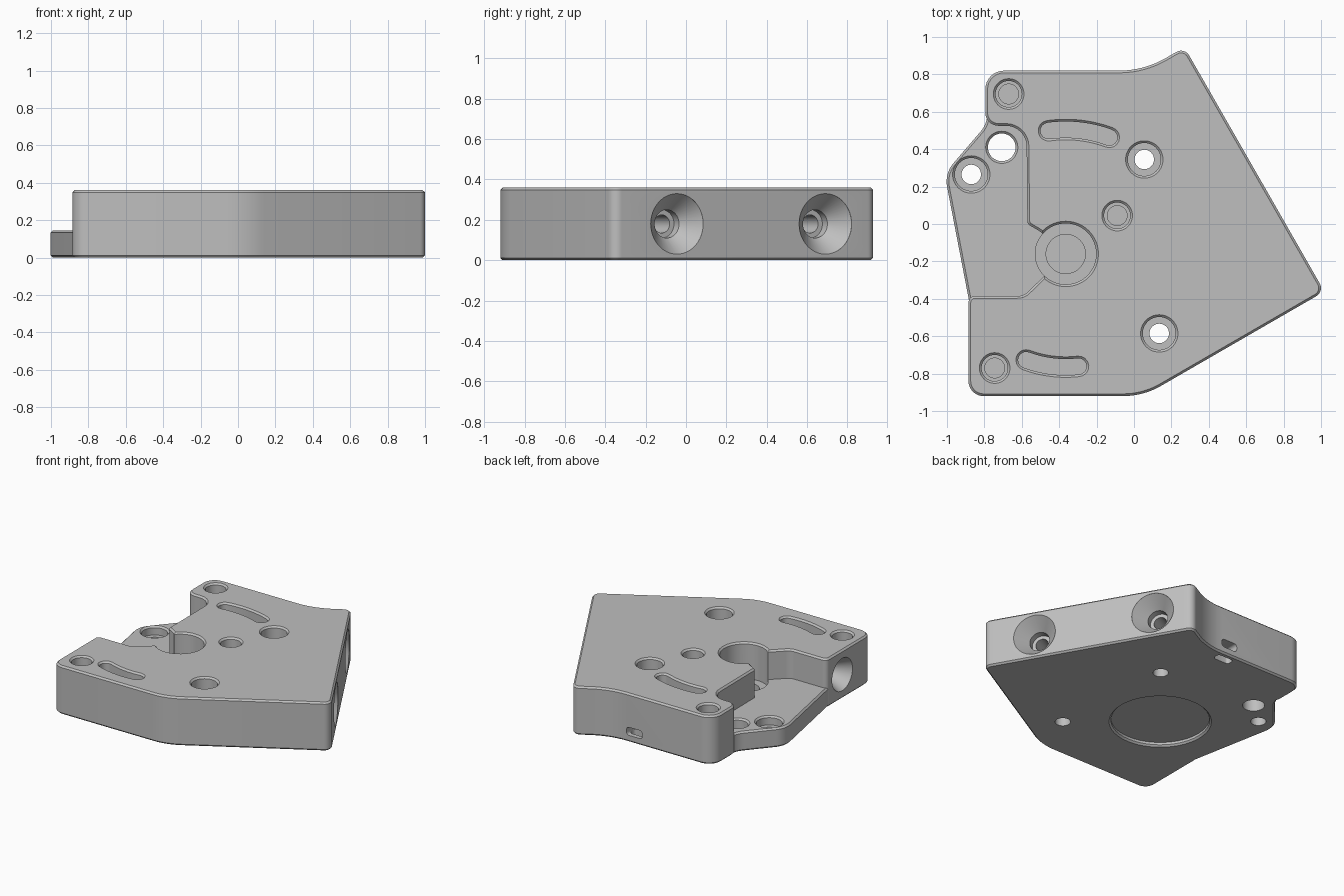
import bpy, bmesh, math
from mathutils import Matrix, Vector

cube = bpy.data.objects.get("Cube")
if cube:
    bpy.data.objects.remove(cube)

TOP, LEDGE, CH = 0.36, 0.145, 0.012
HUB = Vector((-0.365, -0.16))

grey = bpy.data.materials.new("plain_grey")
grey.use_nodes = True
colour = (0.52, 0.52, 0.52, 1)
grey.diffuse_color = colour
grey.node_tree.nodes["Principled BSDF"].inputs["Base Color"].default_value = colour


def rounded(corners, seg=8):
    """Polygon from (x, y, radius) corners, each filleted."""
    out = []
    for i, (x, y, r) in enumerate(corners):
        p = Vector((x, y))
        a = (Vector(corners[i - 1][:2]) - p).normalized()
        b = (Vector(corners[(i + 1) % len(corners)][:2]) - p).normalized()
        if r == 0:
            out.append(p)
            continue
        half = a.angle(b) / 2
        start, end = p + a * r / math.tan(half), p + b * r / math.tan(half)
        c = p + (a + b).normalized() * r / math.sin(half)
        for k in range(seg + 1):
            d = (start - c).slerp(end - c, k / seg)
            out.append(c + d.normalized() * r)
    return out


def loft(name, rings, matrix=Matrix(), bevel=0):
    """Closed solid through (outline, height) rings."""
    bm = bmesh.new()
    loops = [[bm.verts.new((p[0], p[1], z)) for p in pts] for pts, z in rings]
    n = len(loops[0])
    for low, high in zip(loops, loops[1:]):
        for i in range(n):
            j = (i + 1) % n
            bm.faces.new((low[i], low[j], high[j], high[i]))
    caps = [bm.faces.new(loops[0]), bm.faces.new(loops[-1])]
    bmesh.ops.recalc_face_normals(bm, faces=bm.faces)
    if bevel:
        edges = list({e for f in caps for e in f.edges})
        bmesh.ops.bevel(bm, geom=edges, offset=bevel, segments=1, affect='EDGES')
    mesh = bpy.data.meshes.new(name)
    bm.to_mesh(mesh)
    bm.free()
    mesh.materials.append(grey)
    ob = bpy.data.objects.new(name, mesh)
    ob.matrix_world = matrix
    bpy.context.collection.objects.link(ob)
    return ob


def circle(r, n=48):
    return [(r * math.cos(math.tau * i / n), r * math.sin(math.tau * i / n)) for i in range(n)]


def lathe(name, profile, matrix):
    return loft(name, [(circle(r), z) for r, z in profile], matrix)


def arc_slot(radius, a0, a1, w, n=14):
    """Outline of a curved slot centred on the hub."""
    def at(rad, ang):
        return HUB + rad * Vector((math.cos(ang), math.sin(ang)))
    a0, a1 = math.radians(a0), math.radians(a1)
    pts = [at(radius + w, a0 + (a1 - a0) * k / n) for k in range(n + 1)]
    for ang, base in ((a1, 0), (a0, math.pi)):
        c = at(radius, ang)
        for k in range(1, 8):
            t = ang + base + math.pi * k / 8
            pts.append(c + w * Vector((math.cos(t), math.sin(t))))
        if base == 0:
            pts += [at(radius - w, a1 + (a0 - a1) * k / n) for k in range(n + 1)]
    return pts


def combine(body, tool, operation):
    mod = body.modifiers.new("combine", 'BOOLEAN')
    mod.operation, mod.solver, mod.object = operation, 'EXACT', tool
    bpy.context.view_layer.objects.active = body
    bpy.ops.object.modifier_apply(modifier=mod.name)
    bpy.data.objects.remove(tool)


# Tall block, notched on the left by the stepped pocket
block_outline = rounded([
    (-0.885, -0.92, 0.08), (0.05, -0.92, 0.4), (1.018, -0.361, 0.05), (0.27, 0.945, 0.05),
    (0.053, 0.82, 0.5), (-0.795, 0.82, 0.1), (-0.795, 0.525, 0.07), (-0.575, 0.525, 0.11),
    (-0.57, 0.0, 0.03), (-0.51, -0.035, 0.02), (-0.40, -0.12, 0), (-0.40, -0.20, 0),
    (-0.59, -0.385, 0.08), (-0.885, -0.385, 0.035)])
body = loft("mounting_block", [(block_outline, 0), (block_outline, TOP)], bevel=CH)

# Low ledge filling the pocket floor and the side bulge
ledge_outline = rounded([
    (-0.70, 0.64, 0), (-0.78, 0.62, 0), (-0.79, 0.53, 0.15), (-1.013, 0.27, 0.15),
    (-0.884, -0.40, 0.02), (-0.87, -0.47, 0), (-0.25, -0.47, 0), (-0.25, 0.64, 0)])
combine(body, loft("ledge", [(ledge_outline, 0), (ledge_outline, LEDGE)], bevel=CH), 'UNION')


def drill(x, y, profile):
    """Cut a stepped round hole, chamfered at its mouth; profile runs upwards."""
    r, z = profile[-1]
    full = profile[:-1] + [(r, z - CH), (r + CH, z), (r + CH, z + 0.05)]
    combine(body, lathe("drill", full, Matrix.Translation((x, y, 0))), 'DIFFERENCE')


# Hub bore with through hole, and shallow round recess underneath
drill(HUB.x, HUB.y, [(0.105, -0.1), (0.105, 0.09), (0.163, 0.09), (0.163, TOP)])
combine(body, lathe("recess", [(0.355, -0.01), (0.333, 0.012), (0.333, 0.03)],
                    Matrix.Translation((HUB.x, HUB.y, 0))), 'DIFFERENCE')

# Counterbored screw holes
for x, y, mouth, floor in ((0.055, 0.345, TOP, 0.12), (0.135, -0.585, TOP, 0.12),
                           (-0.87, 0.265, LEDGE, 0.08)):
    drill(x, y, [(0.052, -0.1), (0.052, floor), (0.088, floor), (0.088, mouth)])

# Plain through hole in the ledge
drill(-0.707, 0.41, [(0.074, -0.1), (0.074, LEDGE)])

# Blind stepped holes
for x, y in ((-0.67, 0.695), (-0.745, -0.77), (-0.09, 0.045)):
    drill(x, y, [(0.053, 0.10), (0.053, 0.16), (0.07, 0.16), (0.07, TOP)])

# Curved slots around the hub
for radius, a0, a1 in ((0.665, 69.5, 98), (0.605, 249.5, 276.5)):
    rings = [(arc_slot(radius, a0, a1, w), z) for w, z in
             ((0.043, 0.15), (0.043, TOP - CH), (0.043 + CH, TOP), (0.043 + CH, TOP + 0.05))]
    combine(body, loft("slot", rings), 'DIFFERENCE')

# Countersunk side holes, two on the slanted face and one on the flat side
n = Vector((math.cos(math.pi / 6), 0.5, 0))
for point, normal, r in (((0.837, -0.045, 0.18), n, 0.15), ((0.415, 0.69, 0.18), n, 0.15),
                         ((-0.885, -0.57, 0.18), Vector((-1, 0, 0)), 0.12)):
    place = Matrix.Translation(point) @ normal.to_track_quat('Z', 'Y').to_matrix().to_4x4()
    profile = [(0.045, -0.3), (0.045, -0.15), (0.07, -0.15), (0.07, -0.1), (r, 0), (r, 0.06)]
    combine(body, lathe("countersink", profile, place), 'DIFFERENCE')

# Strap passage from the back face down to the underside
strap = rounded([(-0.065, -0.03, 0.022), (0.065, -0.03, 0.022),
                 (0.065, 0.03, 0.022), (-0.065, 0.03, 0.022)], 4)
back = Matrix.Translation((-0.15, 0.76, 0.08)) @ Matrix.Rotation(-math.pi / 2, 4, 'X')
combine(body, loft("strap_back", [(strap, -0.03), (strap, 0.2)], back), 'DIFFERENCE')
combine(body, loft("strap_under", [(strap, -0.1), (strap, 0.09)],
                   Matrix.Translation((-0.15, 0.755, 0))), 'DIFFERENCE')

# Smooth curved walls, keep edges crisp
bpy.ops.object.select_all(action='DESELECT')
body.select_set(True)
bpy.context.view_layer.objects.active = body
bpy.ops.object.shade_smooth_by_angle(angle=math.radians(25))
